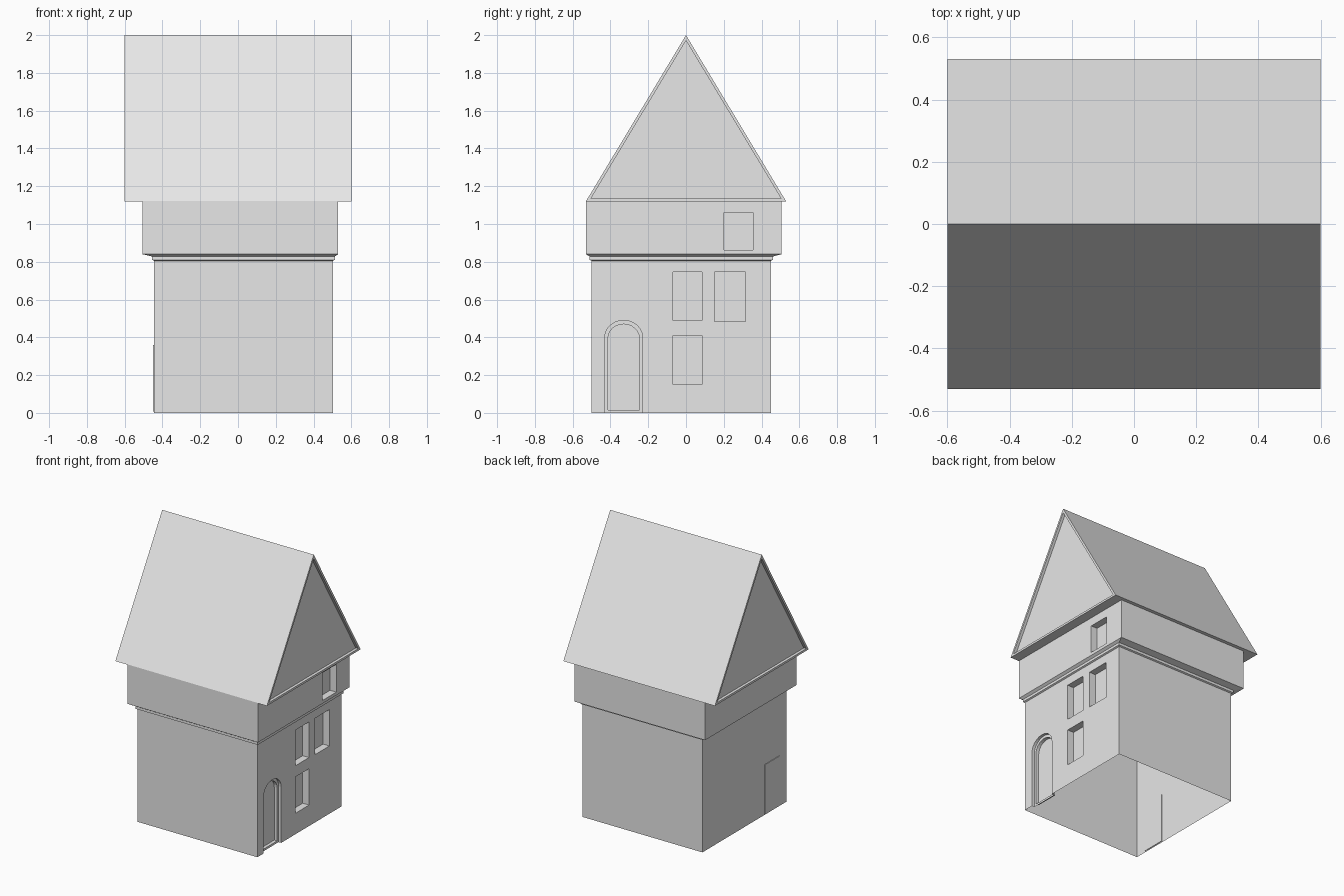
import bpy, bmesh, math

if "Cube" in bpy.data.objects:
    bpy.data.objects.remove(bpy.data.objects["Cube"])

stone = bpy.data.materials.new("light_grey")
stone.diffuse_color = (0.8, 0.8, 0.8, 1)
stone.use_nodes = True
stone.node_tree.nodes["Principled BSDF"].inputs["Base Color"].default_value = stone.diffuse_color


def make(name, bm):
    bmesh.ops.recalc_face_normals(bm, faces=bm.faces)
    me = bpy.data.meshes.new(name)
    bm.to_mesh(me)
    bm.free()
    ob = bpy.data.objects.new(name, me)
    bpy.context.collection.objects.link(ob)
    me.materials.append(stone)
    return ob


def prism(name, profile, x0, x1):
    """Extrude a (y, z) outline along x."""
    bm = bmesh.new()
    f = bm.faces.new([bm.verts.new((x0, y, z)) for y, z in profile])
    g = bmesh.ops.extrude_face_region(bm, geom=[f])
    for v in g["geom"]:
        if isinstance(v, bmesh.types.BMVert):
            v.co.x = x1
    return make(name, bm)


def rect(y0, y1, z0, z1):
    return [(y0, z0), (y1, z0), (y1, z1), (y0, z1)]


def arch(y0, y1, z0, spring, n=12):
    c, r = (y0 + y1) / 2, (y1 - y0) / 2
    return [(y0, z0), (y1, z0)] + [
        (c + r * math.cos(math.pi * i / n), spring + 0.9 * r * math.sin(math.pi * i / n))
        for i in range(n + 1)]


# House walls: stacked rectangular rings with a flared ledge
low, ledge, top = (-.445, .503, -.5, .45), (-.455, .513, -.51, .46), (-.505, .53, -.53, .505)
levels = [(low, 0), (low, .805), (ledge, .81), (ledge, .828), (top, .84), (top, 1.122)]
bm = bmesh.new()
rings = [[bm.verts.new(p) for p in ((a, c, z), (b, c, z), (b, d, z), (a, d, z))]
         for (a, b, c, d), z in levels]
for r, s in zip(rings, rings[1:]):
    for i in range(4):
        j = (i + 1) % 4
        bm.faces.new((r[i], r[j], s[j], s[i]))
bm.faces.new(rings[0])
bm.faces.new(rings[-1])
walls = make("walls", bm)

# Recessed windows and arched doorway (right wall)
cuts = [
    (rect(-.07, .085, .15, .41), .453),
    (rect(-.07, .085, .49, .745), .453),
    (rect(.15, .315, .485, .745), .453),
    (rect(.2, .355, .862, 1.06), .48),
    (arch(-.43, -.23, -.1, .4), .483),
    (arch(-.413, -.247, .015, .395), .46),
]
for outline, depth in cuts:
    cutter = prism("cutter", outline, depth, .7)
    cutter.hide_render = True
    m = walls.modifiers.new("cut", "BOOLEAN")
    m.operation, m.solver, m.object = "DIFFERENCE", "EXACT", cutter
    bpy.context.view_layer.objects.active = walls
    bpy.ops.object.modifier_apply(modifier=m.name)
    bpy.data.objects.remove(cutter)

# Open underside, and open top hidden by the roof
bm = bmesh.new()
bm.from_mesh(walls.data)
caps = [f for f in bm.faces if abs(f.normal.z) > .9
        and not 1e-4 < f.calc_center_median().z < 1.12]
bmesh.ops.delete(bm, geom=caps, context="FACES")
bm.to_mesh(walls.data)
bm.free()

# Plain door panel on the left wall
prism("left_door", rect(-.42, -.25, .008, .36), -.449, -.441)

# Steep gable roof: thin rim around deeply sunken gable ends
roof = prism("roof", [(-.53, 1.12), (.53, 1.12), (0, 2)], -.6, .6)
bm = bmesh.new()
bm.from_mesh(roof.data)
bm.normal_update()
ends = [f for f in bm.faces if abs(f.normal.x) > .9]
bmesh.ops.inset_individual(bm, faces=ends, thickness=.015, use_even_offset=True)
bmesh.ops.inset_individual(bm, faces=ends, thickness=0, depth=-.02)
bm.to_mesh(roof.data)
bm.free()
